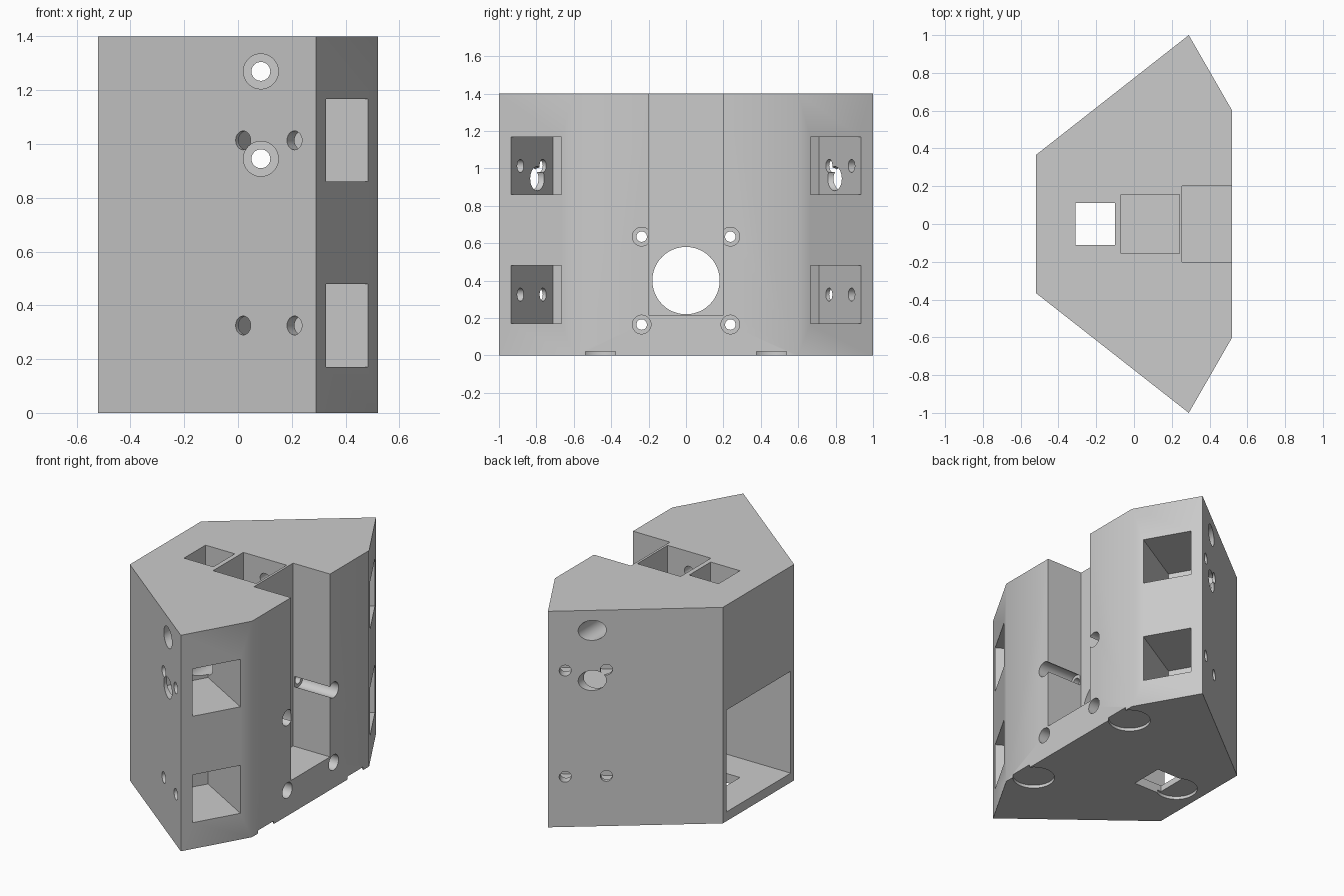
import bpy, bmesh
from mathutils import Matrix, Vector

if "Cube" in bpy.data.objects:
    bpy.data.objects.remove(bpy.data.objects["Cube"], do_unlink=True)

grey = bpy.data.materials.new("plain_grey")
grey.use_nodes = True
grey.diffuse_color = (0.6, 0.6, 0.6, 1)
grey.node_tree.nodes["Principled BSDF"].inputs["Base Color"].default_value = grey.diffuse_color

HEIGHT = 1.4


def make_object(name, bm):
    bmesh.ops.recalc_face_normals(bm, faces=bm.faces)
    mesh = bpy.data.meshes.new(name)
    bm.to_mesh(mesh)
    bm.free()
    mesh.materials.append(grey)
    obj = bpy.data.objects.new(name, mesh)
    bpy.context.collection.objects.link(obj)
    return obj


def prism(name, outline, z0, z1):
    bm = bmesh.new()
    face = bm.faces.new([bm.verts.new((x, y, z0)) for x, y in outline])
    top = bmesh.ops.extrude_face_region(bm, geom=[face])["geom"]
    verts = [g for g in top if isinstance(g, bmesh.types.BMVert)]
    bmesh.ops.translate(bm, verts=verts, vec=(0, 0, z1 - z0))
    return make_object(name, bm)


# Main block, tapering to a narrow side
body = prism("housing_block", [(-0.52, -0.365), (0.29, -1), (0.52, -0.6),
                               (0.52, 0.6), (0.29, 1), (-0.52, 0.365)], 0, HEIGHT)


def cut(cutter):
    mod = body.modifiers.new(cutter.name, "BOOLEAN")
    mod.operation, mod.solver, mod.object = "DIFFERENCE", "EXACT", cutter
    bpy.context.view_layer.objects.active = body
    bpy.ops.object.modifier_apply(modifier=mod.name)
    bpy.data.objects.remove(cutter, do_unlink=True)


def cut_box(name, x0, x1, half_y, z0, z1):
    cut(prism(name, [(x0, -half_y), (x1, -half_y), (x1, half_y), (x0, half_y)], z0, z1))


def cut_hole(name, start, end, radius):
    start, end = Vector(start), Vector(end)
    axis = end - start
    bm = bmesh.new()
    place = Matrix.Translation((start + end) / 2) @ axis.to_track_quat("Z", "Y").to_matrix().to_4x4()
    bmesh.ops.create_cone(bm, cap_ends=True, segments=48, radius1=radius,
                          radius2=radius, depth=axis.length, matrix=place)
    cut(make_object(name, bm))


# Motor chamber, open slot and vertical shafts
cut_box("chamber", -0.7, 0.17, 0.33, 0.06, 0.72)
cut_box("front_slot", 0.255, 0.7, 0.2, 0.215, 1.6)
cut_box("through_shaft", -0.31, -0.1, 0.11, -0.2, 1.6)
cut_box("rail_socket", -0.07, 0.24, 0.155, 0.81, 1.6)
cut_hole("round_opening", (0.1, 0, 0.4), (0.3, 0, 0.4), 0.18)

# Counterbored motor screw holes
for y in (-0.237, 0.237):
    for z in (0.165, 0.635):
        cut_hole("screw_head_bore", (0.265, y, z), (0.7, y, z), 0.05)
        cut_hole("screw_hole", (0.1, y, z), (0.3, y, z), 0.028)

# Cross bolts through the rail socket
for z in (0.945, 1.27):
    cut_hole("bolt_hole", (0.085, -0.5, z), (0.085, 0.5, z), 0.035)
    for s in (-1, 1):
        cut_hole("bolt_head_bore", (0.085, s * 0.32, z), (0.085, s * 1.2, z), 0.065)

# Square sockets in the angled faces, each with two side screw holes
for s in (-1, 1):
    near, far = Vector((0.327, s * 0.935)), Vector((0.483, s * 0.665))
    along = (far - near).normalized()
    inward = Vector((-0.867, -s * 0.5))
    for z0, z1 in ((0.17, 0.48), (0.86, 1.167)):
        cut(prism("angled_socket", [near - inward * 0.1, far - inward * 0.1,
                                    far + inward * 0.45, near + inward * 0.45], z0, z1))
        for depth in (0.1, 0.34):
            wall = near + inward * depth
            z = (z0 + z1) / 2
            cut_hole("side_screw_hole", (*(wall + along * 0.05), z),
                     (*(wall - along * 0.25), z), 0.035)

# Shallow foot pad recesses underneath
for x, y in ((0.42, -0.457), (0.42, 0.457), (-0.34, 0)):
    cut_hole("foot_recess", (x, y, -0.1), (x, y, 0.02), 0.128)

bpy.ops.object.select_all(action="DESELECT")
body.select_set(True)
bpy.context.view_layer.objects.active = body
bpy.ops.object.shade_smooth_by_angle()
